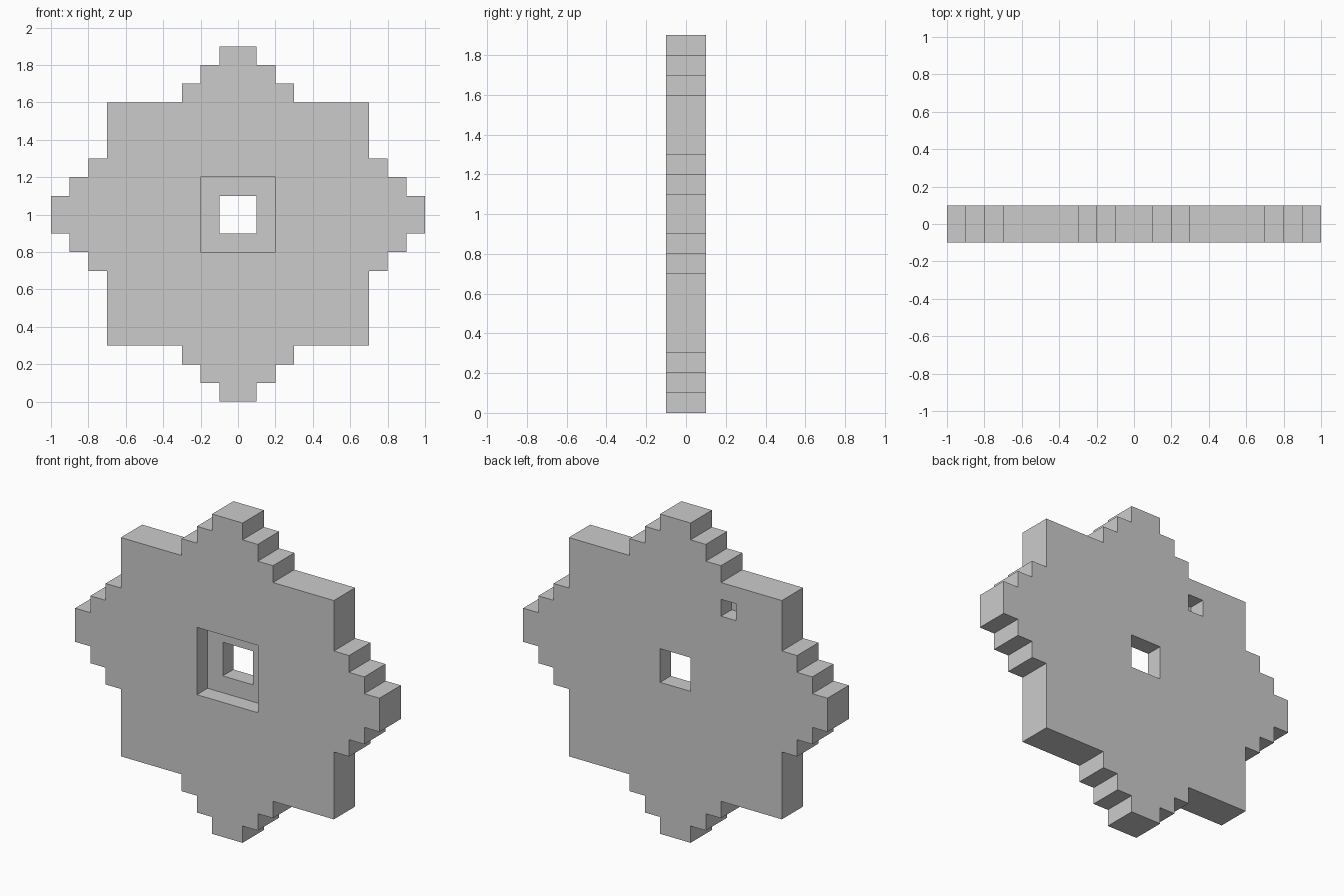
import bpy, bmesh

if "Cube" in bpy.data.objects:
    bpy.data.objects.remove(bpy.data.objects["Cube"])

# Right half of the stepped outline, bottom to top (x, z)
half = [(.1, 0), (.1, .1), (.2, .1), (.2, .2), (.3, .2), (.3, .3), (.7, .3), (.7, .7),
        (.8, .7), (.8, .8), (.9, .8), (.9, .9), (1, .9), (1, 1.1), (.9, 1.1), (.9, 1.2),
        (.8, 1.2), (.8, 1.3), (.7, 1.3), (.7, 1.6), (.3, 1.6), (.3, 1.7), (.2, 1.7),
        (.2, 1.8), (.1, 1.8), (.1, 1.9)]


def prism(name, points, y0, y1):
    """Extrude an x-z outline from y0 to y1."""
    bm = bmesh.new()
    face = bm.faces.new([bm.verts.new((x, y0, z)) for x, z in points])
    ext = bmesh.ops.extrude_face_region(bm, geom=[face])
    verts = [g for g in ext["geom"] if isinstance(g, bmesh.types.BMVert)]
    bmesh.ops.translate(bm, verts=verts, vec=(0, y1 - y0, 0))
    bmesh.ops.recalc_face_normals(bm, faces=bm.faces)
    mesh = bpy.data.meshes.new(name)
    bm.to_mesh(mesh)
    bm.free()
    obj = bpy.data.objects.new(name, mesh)
    bpy.context.collection.objects.link(obj)
    return obj


def cut(target, x0, x1, z0, z1, y0, y1):
    """Cut a box-shaped opening and discard the cutter."""
    cutter = prism("cutter", [(x0, z0), (x1, z0), (x1, z1), (x0, z1)], y0, y1)
    cutter.hide_render = True
    mod = target.modifiers.new("opening", "BOOLEAN")
    mod.operation, mod.solver, mod.object = "DIFFERENCE", "EXACT", cutter
    bpy.context.view_layer.objects.active = target
    bpy.ops.object.modifier_apply(modifier=mod.name)
    bpy.data.objects.remove(cutter)


# Stepped plate, outline mirrored across x = 0
plate = prism("stepped_plate", half + [(-x, z) for x, z in reversed(half)], -.1, .1)

cut(plate, -.2, .2, .8, 1.2, -.2, 0)     # square recess in the front
cut(plate, -.1, .1, .9, 1.1, -.3, .3)    # central through hole
cut(plate, -.4, -.3, 1.4, 1.5, 0, .2)    # small socket in the back
